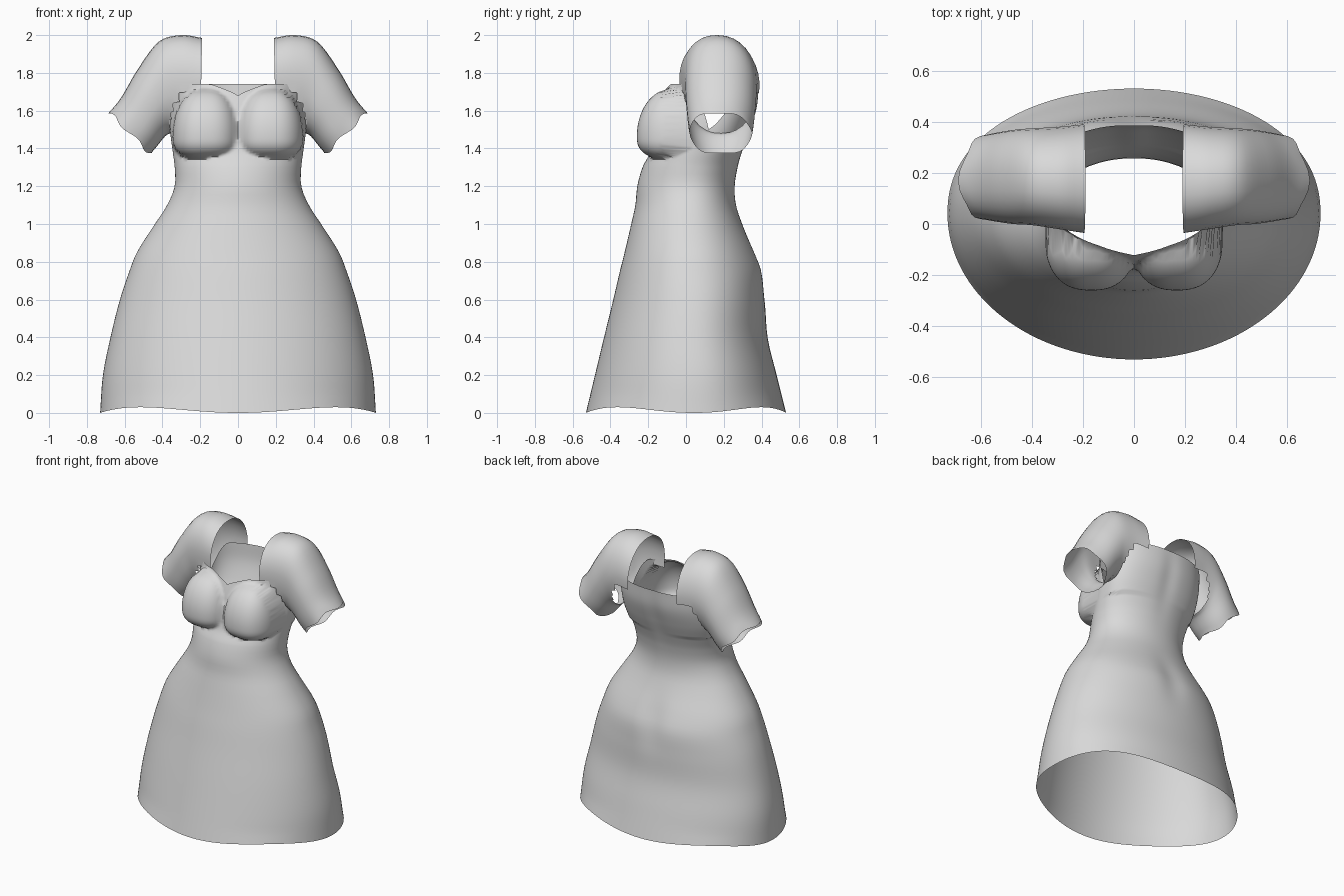
import bpy, bmesh, math

if "Cube" in bpy.data.objects:
    bpy.data.objects.remove(bpy.data.objects["Cube"])

cloth = bpy.data.materials.new("light grey cloth")
cloth.diffuse_color = (0.7, 0.7, 0.7, 1)
cloth.use_nodes = True
cloth.node_tree.nodes["Principled BSDF"].inputs["Base Color"].default_value = cloth.diffuse_color


def lerp_table(table, t):
    """Smooth (Hermite) interpolation of rows keyed by their first value."""
    n = len(table)

    def slope(i, k):
        a, b = table[max(i - 1, 0)], table[min(i + 1, n - 1)]
        return (b[k] - a[k]) / (b[0] - a[0])

    t = min(max(t, table[0][0]), table[-1][0])
    i = max(j for j in range(n - 1) if table[j][0] <= t)
    a, b = table[i], table[i + 1]
    d = b[0] - a[0]
    u = (t - a[0]) / d
    return [(2*u**3 - 3*u*u + 1) * a[k] + (u**3 - 2*u*u + u) * d * slope(i, k)
            + (3*u*u - 2*u**3) * b[k] + (u**3 - u*u) * d * slope(i + 1, k)
            for k in range(1, len(a))]


def spow(v, p):
    return math.copysign(abs(v) ** p, v)


def loft(name, rings, keep=lambda j, pts: True):
    """Open tube through closed rings of points."""
    bm = bmesh.new()
    rows = [[bm.verts.new(p) for p in r] for r in rings]
    n = len(rows[0])
    for j in range(len(rows) - 1):
        for i in range(n):
            q = [rows[j][i], rows[j][(i + 1) % n], rows[j + 1][(i + 1) % n], rows[j + 1][i]]
            if keep(j, [v.co for v in q]):
                bm.faces.new(q)
    bmesh.ops.delete(bm, geom=[v for v in bm.verts if not v.link_faces], context='VERTS')
    me = bpy.data.meshes.new(name)
    bm.to_mesh(me)
    bm.free()
    me.materials.append(cloth)
    ob = bpy.data.objects.new(name, me)
    bpy.context.collection.objects.link(ob)
    bpy.context.view_layer.objects.active = ob
    ob.select_set(True)
    bpy.ops.object.shade_smooth_by_angle(angle=math.radians(60))
    ob.select_set(False)
    return ob


# Skirt and bodice sections: height, half width, front y, back y, widest y
body = [
    (0.00, .730, -.530, .530, .04), (0.20, .715, -.482, .480, .04),
    (0.40, .675, -.434, .432, .03), (0.60, .625, -.385, .420, .03),
    (0.75, .575, -.350, .408, .02), (0.85, .535, -.325, .370, .02),
    (1.00, .440, -.290, .300, .01), (1.10, .375, -.268, .265, .01),
    (1.20, .335, -.258, .258, .02), (1.30, .335, -.230, .275, .04),
    (1.38, .345, -.190, .300, .07), (1.50, .360, -.165, .345, .12),
    (1.62, .360, -.140, .380, .15), (1.75, .360, -.100, .390, .15),
]


def top_edge(c, s):
    """Neckline and armhole height around the body."""
    a = abs(c)
    if a > .8:
        return 1.5 + .24 * math.sqrt(max(0, 1 - ((a - .8) / .2) ** 2))
    if s < 0:
        return 1.68 + .06 * min(1, a / .4) ** .8
    return 1.74


def bust(x, z):
    """Forward reach of the two bust cups at (x, z)."""
    dx = abs(abs(x) - .168) / .178
    dz = (z - 1.465) / (.25 if z > 1.465 else .128)
    r = dx ** 2.5 + abs(dz) ** (2 if dz > 0 else 2.8)
    return -.08 - .18 * (1 - r) ** .5 if r < 1 else 9


COLS = 128
levels = [1.3 * k / 36 for k in range(37)] + [1.3 + .44 * k / 32 for k in range(1, 33)]
rings = []
for lv in levels:
    ring = []
    for i in range(COLS):
        th = 2 * math.pi * i / COLS
        c, s = math.cos(th), math.sin(th)
        z = lv
        if lv > 1.3:
            z = 1.3 + (lv - 1.3) / .44 * (top_edge(c, s) - 1.3)
        w, yf, yb, yc = lerp_table(body, z)
        e = 1.0
        if s > 0:
            e = .72 if z > 1.4 else .9
        x = w * c
        y = yc + (yb - yc) * spow(s, e) if s > 0 else yc + (yc - yf) * s
        if s < 0 and z > 1.3:
            y = min(y, bust(x, z))
        # Soft groove down the seat and the spine
        if s > 0:
            y -= .018 * math.exp(-(x / .09) ** 2) * math.exp(-((z - .78) / .16) ** 2)
            y -= .010 * math.exp(-(x / .06) ** 2) * math.exp(-((z - 1.55) / .2) ** 2)
        # Gently waved hem
        z += (.015 - .015 * math.cos(4 * th)) * max(0, 1 - z / .1)
        ring.append((x, y, z))
    rings.append(ring)
loft("dress_body", rings)

# Sleeve sections: step, top x, top z, bottom x, bottom z, front y, back y
sleeve = [
    (0, .190, 1.985, .200, 1.50, -.035, .390),
    (1, .300, 2.000, .290, 1.50, -.020, .380),
    (2, .420, 1.965, .355, 1.48, -.005, .375),
    (3, .530, 1.820, .385, 1.465, .000, .370),
    (4, .615, 1.675, .430, 1.41, .010, .360),
    (5, .680, 1.590, .465, 1.37, .020, .350),
]
SEG, SUB = 32, 5
arms = []
for j in range(5 * SUB + 1):
    tx, tz, bx, bz, yf, yb = lerp_table(sleeve, j / SUB)
    ring = []
    for i in range(SEG):
        th = 2 * math.pi * i / SEG
        up, side = spow(math.cos(th), .95), spow(math.sin(th), .9)
        m = (1 + up) / 2
        y = (yf + yb) / 2 + side * (yb - yf) / 2 - .015 * max(0, up)
        # Cuff edge ripples slightly
        wav = .012 * math.cos(5 * th) * max(0, j / SUB - 4.5) * 2
        ring.append((bx + (tx - bx) * m + wav * .7, y, bz + (tz - bz) * m - wav * .5))
    arms.append(ring)


def sleeve_keep(j, pts):
    # The shoulder strap stays open towards the body, the arm is a full tube
    t = j / SUB
    low = 1.71 if t < 1 else 1.71 - .21 * (t - 1)
    return t >= 2 or sum(p.z for p in pts) / 4 > low


right = loft("sleeves", arms, sleeve_keep)
mod = right.modifiers.new("mirror", 'MIRROR')
mod.use_clip = False
mod.use_mirror_merge = False
